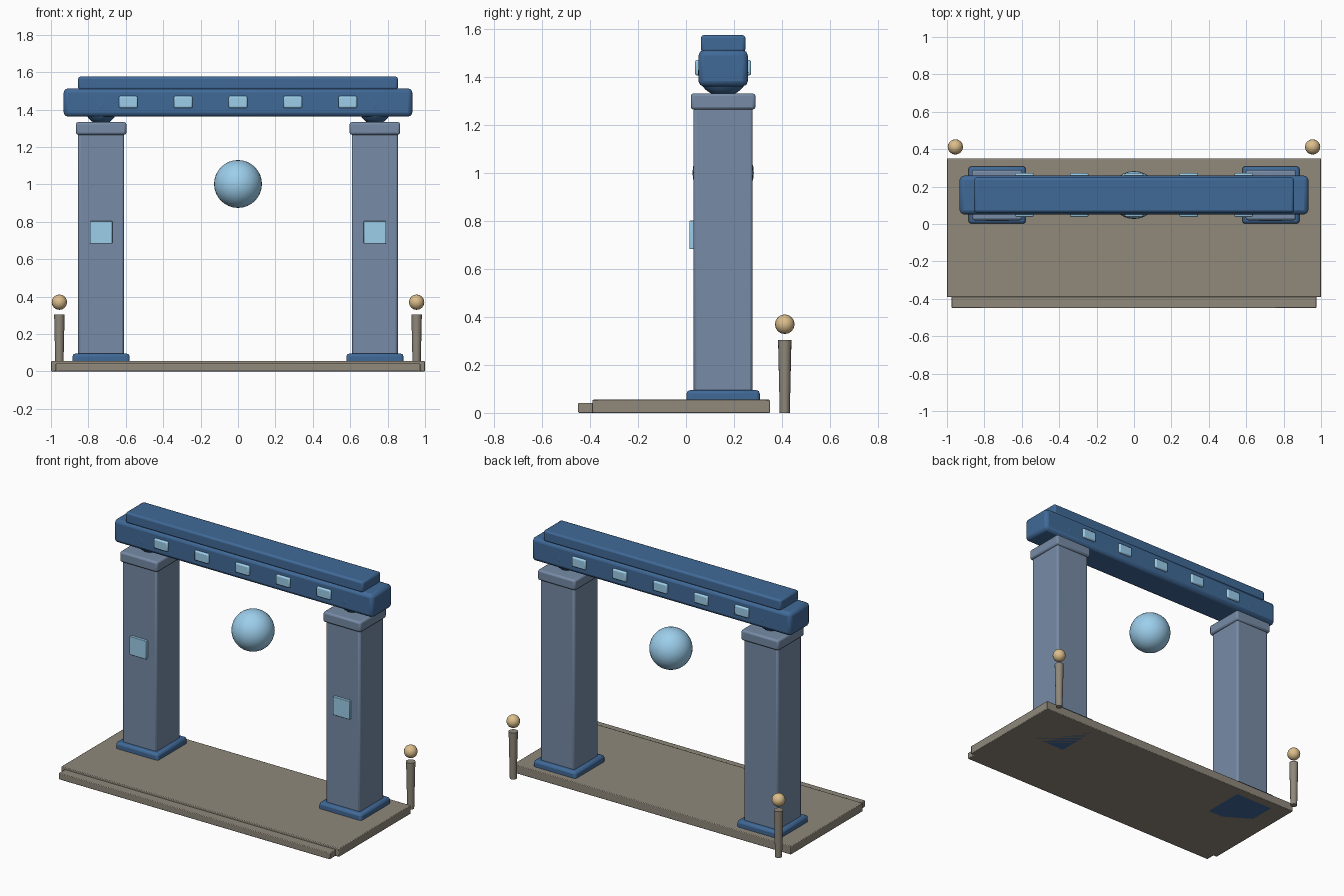
import bpy, math

if "Cube" in bpy.data.objects:
    bpy.data.objects.remove(bpy.data.objects["Cube"])

def material(name, rgb):
    m = bpy.data.materials.new(name)
    m.diffuse_color = [(c / 255) ** 2.2 for c in rgb] + [1]
    m.use_nodes = True
    m.node_tree.nodes["Principled BSDF"].inputs["Base Color"].default_value = m.diffuse_color
    return m

STONE = material("stone", (142, 135, 122))
SLATE = material("slate", (118, 138, 165))
BLUE = material("blue", (66, 105, 150))
GLOW = material("glow", (155, 205, 235))
GOLD = material("gold", (218, 188, 138))

def finish(name, mat):
    ob = bpy.context.object
    ob.name = name
    ob.data.materials.append(mat)
    return ob

def box(name, x, y, z, mat, bevel=0.0):
    """Box from (min, max) ranges, with optional rounded edges."""
    bpy.ops.mesh.primitive_cube_add(size=1, location=[sum(r) / 2 for r in (x, y, z)])
    ob = finish(name, mat)
    ob.scale = [r[1] - r[0] for r in (x, y, z)]
    bpy.ops.object.transform_apply(location=False, rotation=False, scale=True)
    if bevel:
        mod = ob.modifiers.new("bevel", 'BEVEL')
        mod.width = bevel
        mod.segments = 2
        bpy.ops.object.shade_smooth_by_angle(angle=math.radians(40))
    return ob

def ball(name, loc, radii, mat, segs=32):
    bpy.ops.mesh.primitive_uv_sphere_add(segments=segs, ring_count=segs // 2, radius=1, location=loc)
    ob = finish(name, mat)
    ob.scale = radii
    bpy.ops.object.transform_apply(location=False, rotation=False, scale=True)
    bpy.ops.object.shade_smooth()
    return ob

Y = 0.155  # depth centre of the gate

# Platform and front step
box("platform", (-1, 1), (-0.39, 0.35), (0, 0.055), STONE, 0.004)
box("front_step", (-0.975, 0.975), (-0.45, -0.38), (0, 0.042), STONE, 0.004)

for s, side in ((-1, "left"), (1, "right")):
    cx = s * 0.732

    def block(name, hx, hy, z, mat, bevel):
        box(f"{side}_{name}", (cx - hx, cx + hx), (Y - hy, Y + hy), z, mat, bevel)

    # Pillar with foot, capital and bearing
    block("pillar_foot", 0.153, 0.153, (0, 0.095), BLUE, 0.015)
    block("pillar", 0.123, 0.123, (0.05, 1.275), SLATE, 0.012)
    block("capital", 0.135, 0.135, (1.265, 1.333), SLATE, 0.012)
    ball(f"{side}_bearing", (cx, Y, 1.42), (0.09, 0.105, 0.1), BLUE)
    box(f"{side}_pillar_panel", (cx - 0.06, cx + 0.06), (0.015, 0.05), (0.683, 0.803), GLOW, 0.003)

    # Lantern post behind the platform corner
    px = s * 0.955
    bpy.ops.mesh.primitive_cone_add(vertices=16, radius1=0.021, radius2=0.028,
                                    depth=0.305, location=(px, 0.412, 0.1525))
    finish(f"{side}_lantern_post", STONE)
    bpy.ops.object.shade_smooth_by_angle(angle=math.radians(40))
    ball(f"{side}_lantern_ball", (px, 0.412, 0.37), (0.041,) * 3, GOLD, 16)

# Lintel and its cap
box("lintel", (-0.932, 0.932), (Y - 0.103, Y + 0.103), (1.362, 1.513), BLUE, 0.022)
box("lintel_cap", (-0.855, 0.855), (Y - 0.093, Y + 0.093), (1.505, 1.576), BLUE, 0.012)

# Glowing tiles passing through the lintel, showing front and back
for i in range(5):
    x = (i - 2) * 0.293
    box(f"lintel_tile_{i + 1}", (x - 0.05, x + 0.05), (Y - 0.117, Y + 0.117), (1.408, 1.472), GLOW, 0.008)

# Floating orb
ball("orb", (0, Y, 1.002), (0.128,) * 3, GLOW)
